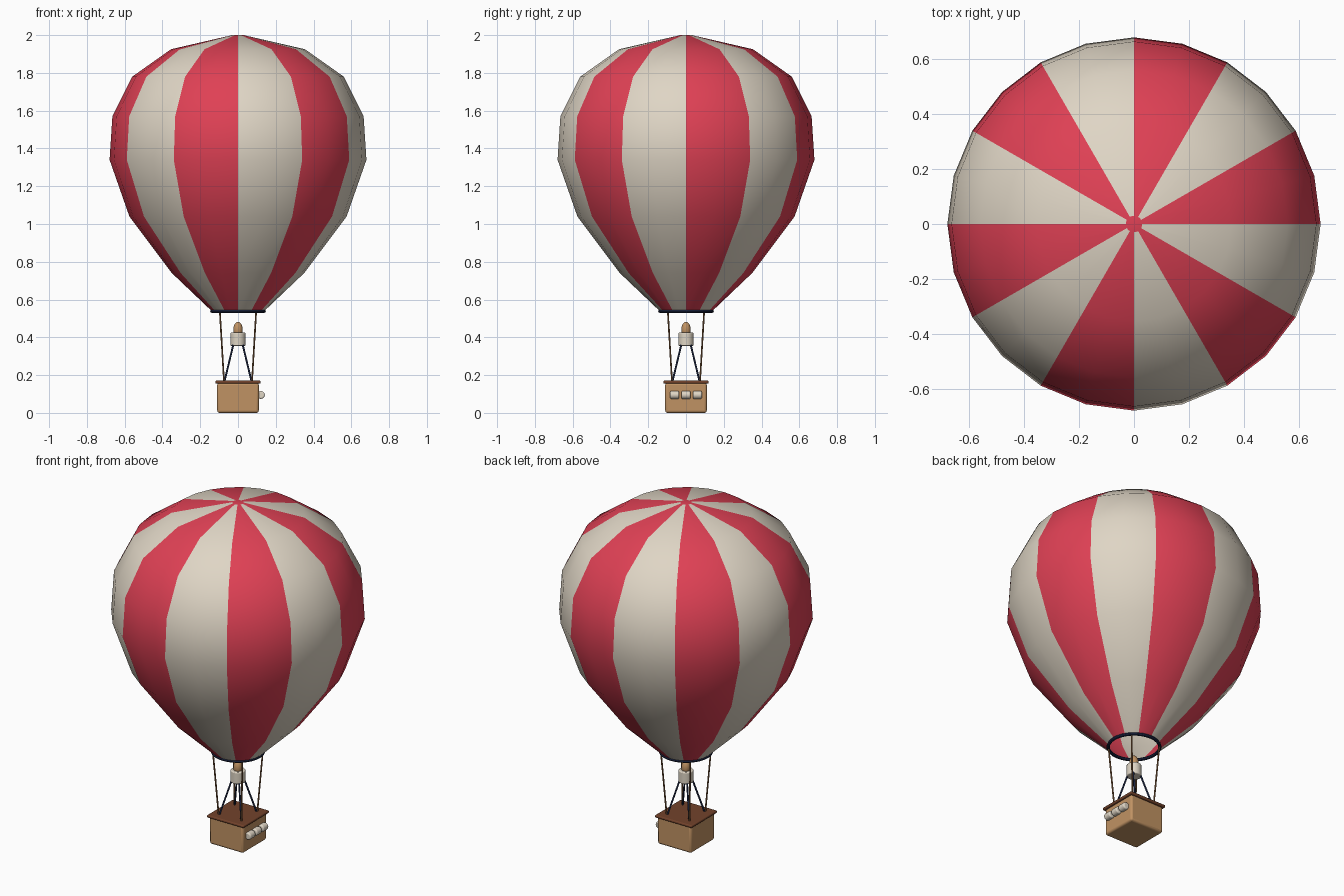
import bpy, bmesh, math
from mathutils import Vector

if "Cube" in bpy.data.objects:
    bpy.data.objects.remove(bpy.data.objects["Cube"])


def mat(name, col):
    m = bpy.data.materials.new(name)
    m.diffuse_color = (*col, 1)
    m.use_nodes = True
    m.node_tree.nodes["Principled BSDF"].inputs["Base Color"].default_value = m.diffuse_color
    return m


RED = mat("red", (0.74, 0.052, 0.09))
CREAM = mat("cream", (0.74, 0.67, 0.56))
TAN = mat("tan wicker", (0.53, 0.29, 0.125))
BROWN = mat("dark brown", (0.17, 0.055, 0.024))
NAVY = mat("navy", (0.012, 0.02, 0.06))
ROPE = mat("rope brown", (0.25, 0.12, 0.05))


def finish(name, m, bevel=0, smooth=True):
    o = bpy.context.object
    o.name = name
    o.data.materials.append(m)
    bpy.ops.object.transform_apply(location=False, rotation=True, scale=True)
    if bevel:
        b = o.modifiers.new("bevel", 'BEVEL')
        b.width = bevel
        b.segments = 3
    if smooth:
        bpy.ops.object.shade_smooth_by_angle(angle=math.radians(40))
    return o


def box(name, m, z0, z1, half, bevel):
    bpy.ops.mesh.primitive_cube_add(size=1, location=(0, 0, (z0 + z1) / 2))
    bpy.context.object.scale = (2 * half, 2 * half, z1 - z0)
    return finish(name, m, bevel)


def rod(name, m, a, b, r):
    a, b = Vector(a), Vector(b)
    d = b - a
    bpy.ops.mesh.primitive_cylinder_add(vertices=10, radius=r, depth=d.length, location=(a + b) / 2)
    bpy.context.object.rotation_euler = d.to_track_quat('Z', 'Y').to_euler()
    return finish(name, m)


def lathe(name, profile, n, mats, rule):
    """Spin (radius, z) points; rule(segment) gives the material index."""
    bm = bmesh.new()
    rings = [[bm.verts.new((r * math.cos(2 * math.pi * i / n), r * math.sin(2 * math.pi * i / n), z))
              for i in range(n)] for r, z in profile]
    for lo, hi in zip(rings, rings[1:]):
        for i in range(n):
            j = (i + 1) % n
            f = bm.faces.new((lo[i], lo[j], hi[j], hi[i]))
            f.material_index = rule(i)
    bm.faces.new(rings[-1])
    for f in bm.faces:
        f.smooth = True
    me = bpy.data.meshes.new(name)
    bm.to_mesh(me)
    bm.free()
    for m in mats:
        me.materials.append(m)
    o = bpy.data.objects.new(name, me)
    bpy.context.collection.objects.link(o)
    return o


# Envelope: 24 sides, 12 alternating gores, open mouth, small red crown
lathe("envelope", [(0.14, 0.54), (0.35, 0.74), (0.575, 1.04), (0.68, 1.34), (0.665, 1.57),
                   (0.56, 1.78), (0.355, 1.925), (0.03, 2.0)],
      24, [RED, CREAM], lambda i: (i // 2) % 2)

# Mouth ring
bpy.ops.mesh.primitive_torus_add(major_radius=0.138, minor_radius=0.009, major_segments=32,
                                 minor_segments=8, location=(0, 0, 0.538))
finish("mouth_ring", NAVY)

# Basket and rim
box("basket", TAN, 0, 0.16, 0.11, 0.012)
box("basket_rim", BROWN, 0.155, 0.171, 0.12, 0.006)

# Ropes to the ring and struts to the burner
for sx in (-1, 1):
    for sy in (-1, 1):
        rod("rope", ROPE, (sx * 0.074, sy * 0.074, 0.165), (sx * 0.096, sy * 0.096, 0.536), 0.0045)
        rod("burner_strut", NAVY, (sx * 0.072, sy * 0.072, 0.165), (sx * 0.024, sy * 0.024, 0.365), 0.005)

# Burner and flame
bpy.ops.mesh.primitive_cylinder_add(vertices=20, radius=0.04, depth=0.07, location=(0, 0, 0.39))
finish("burner", CREAM, 0.005)
bpy.ops.mesh.primitive_uv_sphere_add(segments=16, ring_count=10, radius=1, location=(0, 0, 0.44))
bpy.context.object.scale = (0.025, 0.025, 0.042)
finish("flame", TAN)

# Sandbags on the right side
for y in (-0.06, 0, 0.06):
    bpy.ops.mesh.primitive_cylinder_add(vertices=16, radius=0.021, depth=0.048, location=(0.121, y, 0.095))
    bpy.context.object.rotation_euler = (math.pi / 2, 0, 0)
    finish("sandbag", CREAM, 0.007)
